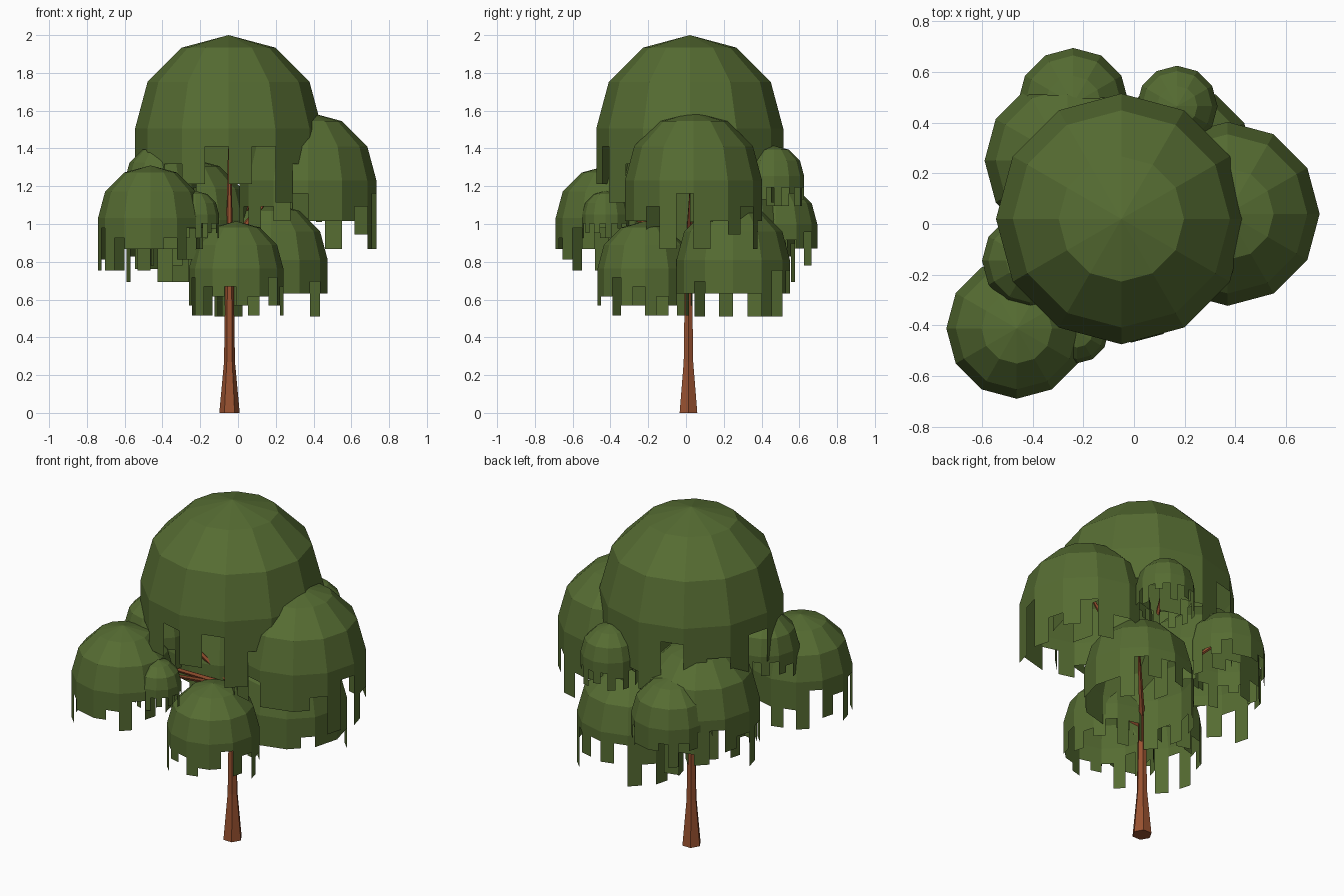
import bpy, bmesh, math, random
from mathutils import Vector

if "Cube" in bpy.data.objects:
    bpy.data.objects.remove(bpy.data.objects["Cube"])

random.seed(11)


def material(name, rgb):
    m = bpy.data.materials.new(name)
    m.diffuse_color = (*rgb, 1)
    m.use_nodes = True
    m.node_tree.nodes["Principled BSDF"].inputs["Base Color"].default_value = m.diffuse_color
    return m


LEAF = material("leaf_green", (0.092, 0.15, 0.032))
BARK = material("bark_brown", (0.32, 0.085, 0.03))


def finish(bm, name, mat):
    bmesh.ops.recalc_face_normals(bm, faces=bm.faces[:])
    me = bpy.data.meshes.new(name)
    bm.to_mesh(me)
    bm.free()
    ob = bpy.data.objects.new(name, me)
    me.materials.append(mat)
    bpy.context.collection.objects.link(ob)
    return ob


def dome(name, x, y, top, r, sides=12):
    """Open hemisphere with ragged leaf strips hanging from its rim."""
    bm = bmesh.new()
    eq = top - r

    def ring(rad, z):
        return [bm.verts.new((x + rad * math.cos(a), y + rad * math.sin(a), z))
                for a in (2 * math.pi * i / sides for i in range(sides))]

    apex = bm.verts.new((x, y, top))
    rings = [ring(r * math.cos(math.radians(d)), eq + r * math.sin(math.radians(d)))
             for d in (60, 30, 0)]
    rings.append(ring(r, eq - 0.19 * r))
    for i in range(sides):
        j = (i + 1) % sides
        bm.faces.new((apex, rings[0][i], rings[0][j]))
        for a, b in zip(rings, rings[1:]):
            bm.faces.new((a[i], b[i], b[j], a[j]))
        # two strips per side, alternating shorter and longer
        p, q = rings[-1][i].co.copy(), rings[-1][j].co.copy()
        mid = (p + q) / 2
        for k, (s, e) in enumerate(((p, mid), (mid, q))):
            length = random.choice((0, 0.19, 0.19, 0.4) if k else (0.4, 0.6, 0.81, 0.81)) * r
            if length:
                drop = Vector((0, 0, -length))
                bm.faces.new([bm.verts.new(v) for v in (s, s + drop, e + drop, e)])
    return finish(bm, name, LEAF)


def limb(name, path, sides):
    """Tapered tube through (point, radius) pairs."""
    bm = bmesh.new()
    d = Vector(path[-1][0]) - Vector(path[0][0])
    rot = d.to_track_quat('Z', 'Y')
    if d.xy.length < 0.05:
        rot.identity()
    rings = []
    for p, rad in path:
        rings.append([bm.verts.new(Vector(p) + rot @ Vector((
            rad * math.cos(2 * math.pi * i / sides), rad * math.sin(2 * math.pi * i / sides), 0)))
            for i in range(sides)])
    for a, b in zip(rings, rings[1:]):
        for i in range(sides):
            j = (i + 1) % sides
            bm.faces.new((a[i], a[j], b[j], b[i]))
    bm.faces.new(rings[0][::-1])
    bm.faces.new(rings[-1])
    return finish(bm, name, BARK)


# name, x, y, top height, radius
crowns = [
    ("main", -0.05, 0.02, 2.00, 0.495),
    ("right", 0.37, 0.04, 1.593, 0.363),
    ("front_left", -0.463, -0.412, 1.31, 0.278),
    ("front_low", -0.01, -0.218, 1.015, 0.25),
    ("front_small", -0.225, -0.425, 1.175, 0.125),
    ("left", -0.41, -0.145, 1.42, 0.19),
    ("back_left", -0.262, 0.25, 1.35, 0.328),
    ("back_far", -0.24, 0.475, 1.22, 0.22),
    ("back_right_low", 0.175, 0.25, 1.11, 0.30),
    ("back_small", 0.17, 0.465, 1.415, 0.16),
]

# trunk, with its leader running up into the main crown
limb("trunk", [((-0.045, 0.013, 0), 0.054), ((-0.045, 0.013, 0.27), 0.029),
               ((-0.045, 0.013, 0.78), 0.021), ((-0.045, 0.015, 1.4), 0.008)], 6)

# leaf crowns, each carried by a thin branch from the trunk
for n, x, y, top, r in crowns:
    dome(n + "_leaves", x, y, top, r)
    if n != "main":
        end = top - r * 0.6
        start = max(0.68, min(0.9, end - 0.2))
        limb(n + "_branch", [((-0.045, 0.013, start), 0.017), ((x, y, end), 0.008)], 5)
